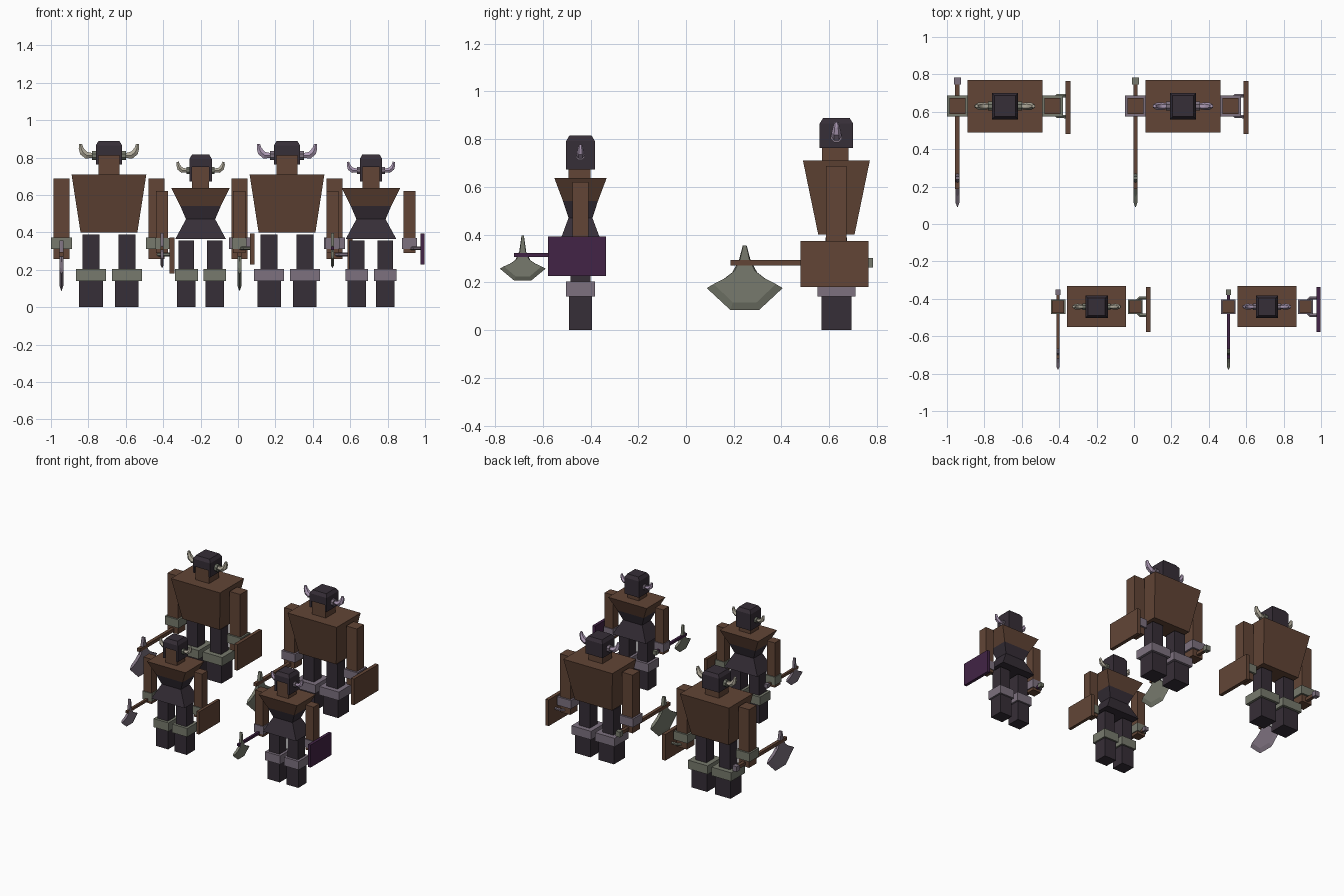
import bpy, bmesh, math
from mathutils import Vector

if "Cube" in bpy.data.objects:
    bpy.data.objects.remove(bpy.data.objects["Cube"])


def material(name, rgb):
    m = bpy.data.materials.new(name)
    lin = [((c / 255 + 0.055) / 1.055) ** 2.4 for c in rgb]
    m.diffuse_color = (*lin, 1)
    m.use_nodes = True
    m.node_tree.nodes["Principled BSDF"].inputs["Base Color"].default_value = m.diffuse_color
    return m


BROWN = material("brown leather", (98, 69, 54))
DARK = material("dark cloth", (54, 46, 55))
GREY = material("green grey metal", (119, 122, 109))
LILAC = material("lilac grey metal", (125, 113, 127))
BONE = material("bone horn", (176, 170, 154))
PALE = material("lilac horn", (174, 155, 182))
PURPLE = material("purple paint", (66, 36, 70))


def finish(name, bm, *mats):
    bmesh.ops.recalc_face_normals(bm, faces=bm.faces)
    me = bpy.data.meshes.new(name)
    bm.to_mesh(me)
    bm.free()
    for m in mats:
        me.materials.append(m)
    ob = bpy.data.objects.new(name, me)
    bpy.context.collection.objects.link(ob)
    return ob


def skin_rings(name, rings, *mats):
    """Bridge equal rings of points and cap both ends."""
    bm = bmesh.new()
    vr = [[bm.verts.new(p) for p in r] for r in rings]
    n = len(vr[0])
    for a, b in zip(vr, vr[1:]):
        for i in range(n):
            bm.faces.new((a[i], a[(i + 1) % n], b[(i + 1) % n], b[i]))
    bm.faces.new(vr[0])
    bm.faces.new(vr[-1])
    return finish(name, bm, *mats)


def loft(name, x, y, levels, *mats):
    """Rectangular body through levels of (z, half width, half depth)."""
    corners = ((-1, -1), (1, -1), (1, 1), (-1, 1))
    return skin_rings(name, [[(x + a * hx, y + b * hy, z) for a, b in corners]
                             for z, hx, hy in levels], *mats)


def box(name, x, y, z0, z1, hx, hy, mat):
    return loft(name, x, y, [(z0, hx, hy), (z1, hx, hy)], mat)


def tube(name, pts, radii, mat, up=(0, 1, 0), sides=6):
    """Faceted tube along a path; 'up' is never parallel to the path."""
    pts = [Vector(p) for p in pts]
    rings = []
    for i, (p, r) in enumerate(zip(pts, radii)):
        d = (pts[min(i + 1, len(pts) - 1)] - pts[max(i - 1, 0)]).normalized()
        u = d.cross(Vector(up)).normalized()
        v = d.cross(u)
        rings.append([p + r * (u * math.cos(t) + v * math.sin(t))
                      for t in [2 * math.pi * (k + .5) / sides for k in range(sides)]])
    return skin_rings(name, rings, mat)


def axe_blade(name, x, y, z, sy, up, down, t, mat):
    half = [(-.008, .073), (-.024, .012), (-.052, -.04), (-.10, -.077),
            (-.159, -.106), (-.06, -.198)]
    outline = half + [(-a, b) for a, b in reversed(half)]

    def ring(dx, k, kz):
        return [(x + dx, y + a * k * sy, z + b * (up if b > 0 else down * kz))
                for a, b in outline]
    skin_rings(name, [ring(-t, .82, .84), ring(0, 1, 1), ring(t, .82, .84)], mat)


BIG = dict(
    y=.63, leg_x=.096, leg=.045, leg_top=.388, boot=.063, cuff=.08,
    arm_x=.254, arm=.043, arm_z=(.258, .687), wrist=(.31, .372, .056),
    torso=[(.40, .152, .076), (.71, .20, .14)],
    face=(.71, .81, .056), helm=(.762, .81, .865, .888, .07), horn=1.0, horn_z=.81,
    hand_z=.282, shaft=(.187, .765), blade=(.246, 1, 1, 1, .011), rod=.012,
    shield=(.337, .013, .622, .142, .18, .373), grip=.056)
SMALL = dict(
    y=-.442, leg_x=.076, leg=.042, leg_top=.355, boot=.049, cuff=.061,
    arm_x=.206, arm=.033, arm_z=(.29, .62), wrist=(.31, .37, .039),
    torso=[(.363, .136, .09), (.47, .078, .05), (.54, .108, .073), (.638, .157, .11)],
    face=(.63, .75, .046), helm=(.672, .75, .792, .816, .06), horn=.76, horn_z=.73,
    hand_z=.315, shaft=(-.72, -.365), blade=(-.684, .605, 1.12, .54, .009), rod=.009,
    shield=(.276, .011, -.457, .121, .227, .393), grip=.046)


def figure(tag, x, P, trim, axe_metal, horn_mat, wood):
    y = P["y"]

    # torso; two-tone on the waisted build
    body = loft(tag + " torso", x, y, P["torso"], BROWN, DARK)
    if len(P["torso"]) > 2:
        for f in body.data.polygons:
            if f.center.z < .54:
                f.material_index = 1

    # legs, boots, arms and cuffs on both sides
    for s, side in ((-1, " left"), (1, " right")):
        lx, ax = x + s * P["leg_x"], x + s * P["arm_x"]
        box(tag + side + " leg", lx, y, .15, P["leg_top"], P["leg"], P["leg"], DARK)
        box(tag + side + " boot", lx, y, 0, .15, P["boot"], P["boot"], DARK)
        box(tag + side + " boot cuff", lx, y, .14, .203, P["cuff"], P["cuff"], trim)
        box(tag + side + " arm", ax, y, *P["arm_z"], P["arm"], P["arm"], BROWN)
        z0, z1, w = P["wrist"]
        box(tag + side + " wrist cuff", ax, y, z0, z1, w, w, trim)

        # horn with its mount
        k, hz, h = P["horn"], P["horn_z"], P["helm"][4]
        tube(tag + side + " horn mount", [(x + s * (h - .005), y, hz), (x + s * (h + .02 * k), y, hz)],
             [.026 * k] * 2, trim, sides=8)
        path = [(.01, 0), (.05, .002), (.07, .018), (.08, .042), (.082, .062)]
        tube(tag + side + " horn", [(x + s * (h + a * k), y, hz + b * k) for a, b in path],
             [r * k for r in (.014, .021, .02, .014, .009)], horn_mat)

    # head and open-faced helmet
    z0, z1, w = P["face"]
    box(tag + " face", x, y - .005, z0, z1 + .01, w, w, BROWN)
    b, m, c, t, h = P["helm"]
    loft(tag + " helmet crown", x, y, [(m, h, h), (c, h, h), (t, h - .014, h - .014)], DARK)
    for s, side in ((-1, " left"), (1, " right")):
        box(tag + side + " helmet cheek", x + s * (h + w) / 2, y, b, m, (h - w) / 2, h, DARK)
    box(tag + " helmet back", x, y + (h + w) / 2 - .003, b, m, w, (h - w) / 2 + .003, DARK)

    # axe in one hand
    ax, hz, r = x - P["arm_x"], P["hand_z"], P["rod"]
    ya, yb = P["shaft"]
    box(tag + " axe shaft", ax, (ya + yb) / 2, hz - r, hz + r, r, (yb - ya) / 2, wood)
    box(tag + " axe pommel", ax, yb, hz - r * 1.6, hz + r * 1.6, r * 1.5, r * 1.5, axe_metal)
    by, sy, up, down, th = P["blade"]
    axe_blade(tag + " axe blade", ax, by, hz, sy, up, down, th, axe_metal)

    # shield with a bent grip in the other hand
    ox, hx, sy, hy, z0, z1 = P["shield"]
    box(tag + " shield", x + ox, sy, z0, z1, hx, hy, wood)
    gx, sx, g = x + P["arm_x"] + .01, x + ox - hx + .003, P["grip"]
    tube(tag + " shield grip",
         [(sx, y - g, hz), (gx + .015, y - g, hz), (gx, y - g + .015, hz),
          (gx, y + g - .015, hz), (gx + .015, y + g, hz), (sx, y + g, hz)],
         [.01] * 6, trim, up=(0, 0, 1))


figure("rear left fighter", -.69, BIG, GREY, LILAC, BONE, BROWN)
figure("rear right fighter", .262, BIG, LILAC, GREY, PALE, BROWN)
figure("front left fighter", -.20, SMALL, GREY, LILAC, BONE, BROWN)
figure("front right fighter", .711, SMALL, LILAC, GREY, PALE, PURPLE)
